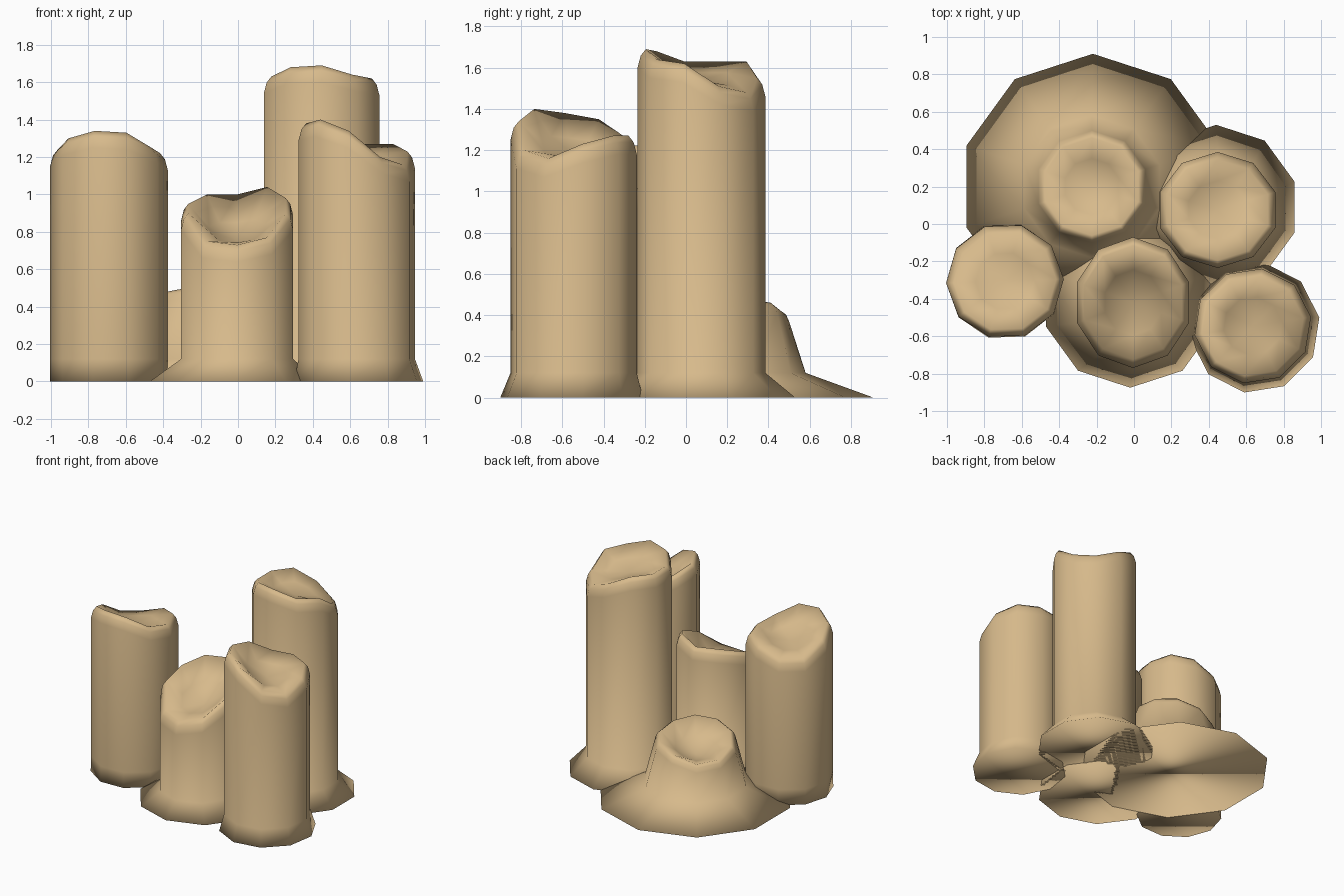
import bpy, bmesh, math

if "Cube" in bpy.data.objects:
    bpy.data.objects.remove(bpy.data.objects["Cube"])

wax = bpy.data.materials.new("tan_stone")
wax.diffuse_color = (0.68, 0.49, 0.26, 1.0)
wax.use_nodes = True
wax.node_tree.nodes["Principled BSDF"].inputs["Base Color"].default_value = wax.diffuse_color
SIDES = 10


def pillar(name, base, foot_r, top, shaft_r, top_r, turn, rim, pit, bevel=0.09, foot_h=0.12):
    """Ten-sided pillar: flared foot, shaft, rounded uneven rim and a sunken top.
    shaft_r is the radius above the foot, top_r = (x, y) radii below the rim."""
    bm = bmesh.new()

    def ring(c, rx, ry, heights):
        out = []
        for i in range(SIDES):
            a = math.radians(turn + 36 * i)
            out.append(bm.verts.new((c[0] + rx * math.cos(a), c[1] + ry * math.sin(a), heights[i])))
        return out

    flat = lambda z: [z] * SIDES
    rx, ry = top_r
    rings = [
        ring(base, foot_r, foot_r, flat(0)),
        ring(top, shaft_r[0], shaft_r[1], flat(foot_h)),
        ring(top, rx, ry, [h - bevel for h in rim]),
        ring(top, rx * 0.95, ry * 0.95, [h - bevel * 0.35 for h in rim]),
        ring(top, rx * 0.87, ry * 0.87, rim),
        ring(top, rx * 0.5, ry * 0.5, [pit + (h - pit) * 0.4 for h in rim]),
    ]
    for lo, hi in zip(rings, rings[1:]):
        for i in range(SIDES):
            j = (i + 1) % SIDES
            bm.faces.new((lo[i], lo[j], hi[j], hi[i]))
    # sunken centre and closed underside
    mid = bm.verts.new((top[0], top[1], pit))
    last = rings[-1]
    for i in range(SIDES):
        bm.faces.new((last[i], last[(i + 1) % SIDES], mid))
    bm.faces.new(list(reversed(rings[0])))
    bmesh.ops.recalc_face_normals(bm, faces=bm.faces)
    for f in bm.faces:
        f.smooth = True
    me = bpy.data.meshes.new(name)
    bm.to_mesh(me)
    bm.free()
    me.materials.append(wax)
    ob = bpy.data.objects.new(name, me)
    bpy.context.collection.objects.link(ob)
    return ob


# Straight pillar on the left, its top sloping to the back
pillar("left_pillar", (-0.69, -0.305), 0.315, (-0.69, -0.305), (0.315, 0.31), (0.315, 0.31), 2,
       [1.22, 1.23, 1.20, 1.14, 1.14, 1.24, 1.30, 1.34, 1.33, 1.25], 1.16)

# Short pillar in front, its top sloping to the front
pillar("front_pillar", (-0.02, -0.40), 0.475, (-0.005, -0.42), (0.315, 0.35), (0.315, 0.35), 18,
       [0.98, 1.04, 1.00, 1.00, 0.95, 0.90, 0.75, 0.73, 0.77, 0.90], 0.75)

# Medium pillar at the front right
pillar("right_pillar", (0.645, -0.555), 0.35, (0.635, -0.545), (0.315, 0.31), (0.315, 0.31), 9,
       [1.23, 1.27, 1.27, 1.27, 1.35, 1.38, 1.40, 1.34, 1.20, 1.16], 1.18)

# Tallest pillar at the back right
pillar("back_pillar", (0.44, 0.09), 0.44, (0.447, 0.075), (0.325, 0.31), (0.325, 0.31), 18,
       [1.51, 1.48, 1.55, 1.63, 1.63, 1.63, 1.68, 1.69, 1.64, 1.62], 1.54)

# Low wide vent at the back left
pillar("low_vent", (-0.22, 0.20), 0.71, (-0.225, 0.20), (0.38, 0.38), (0.30, 0.30), 18,
       [0.48, 0.46, 0.42, 0.37, 0.38, 0.43, 0.48, 0.51, 0.52, 0.50], 0.33, bevel=0.05)
